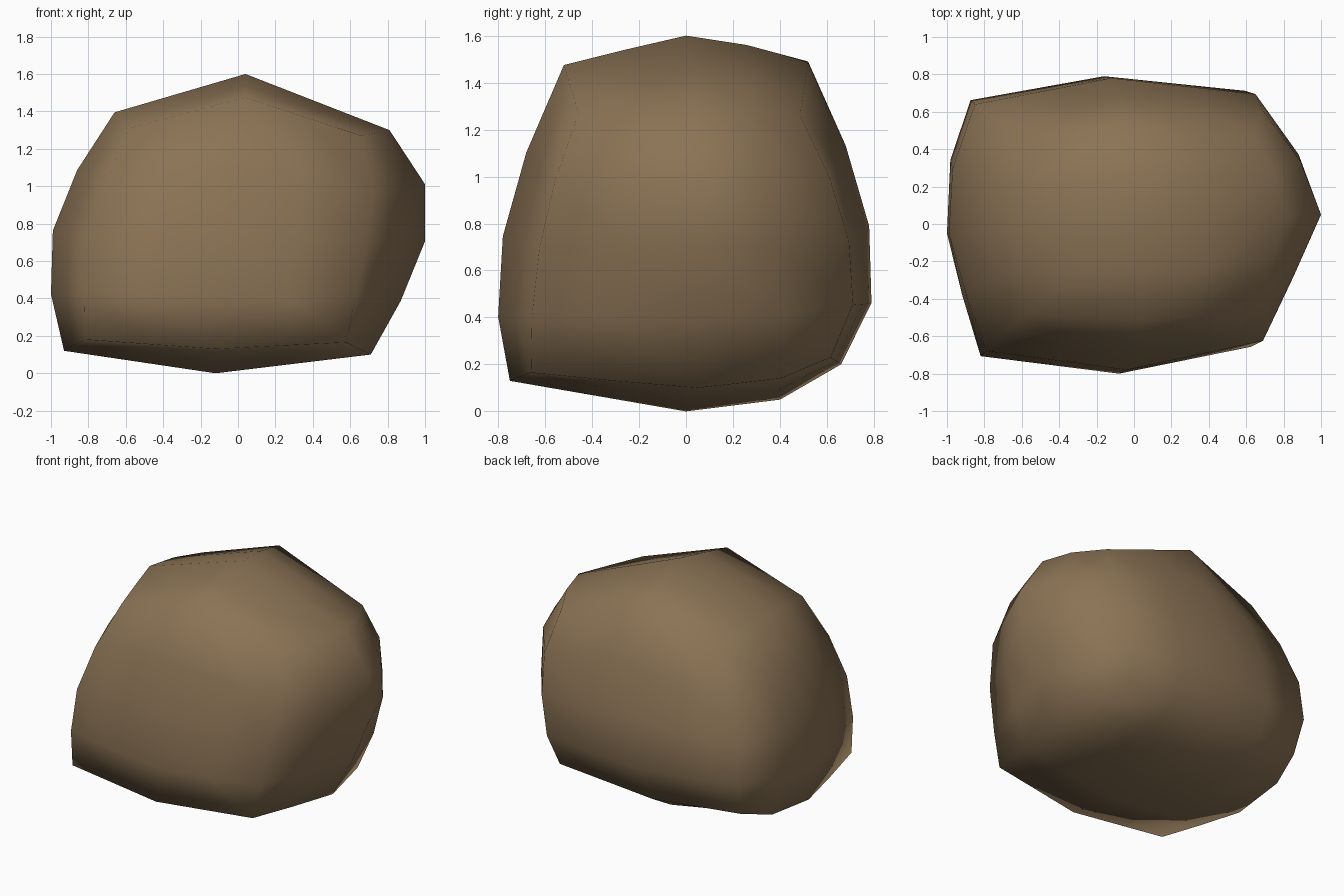
import bpy
import bmesh

if "Cube" in bpy.data.objects:
    bpy.data.objects.remove(bpy.data.objects["Cube"], do_unlink=True)


def sample(table, t):
    """Linear lookup in an evenly spaced table, t running from -1 to 1."""
    p = (t + 1) / 2 * (len(table) - 1)
    i = min(int(p), len(table) - 2)
    return table[i] + (table[i + 1] - table[i]) * (p - i)


def sample2(grid, u, v):
    return sample([sample(row, u) for row in grid], v)


# Half-widths of each side from bottom to top
LEFT = [0.71, 0.87, 1.0, 1.0, 0.81]
RIGHT = [0.93, 1.0, 0.99, 0.86, 0.66]
FRONT = [0.75, 0.8, 0.78, 0.68, 0.52]
BACK = [0.66, 0.79, 0.78, 0.68, 0.52]

# How far each side falls away toward its upright edges
LEFT_FALL = [0.69, 0.85, 1.0, 0.88, 0.65]
RIGHT_FALL = [0.8, 0.91, 1.0, 0.98, 0.86]
FRONT_FALL = [0.87, 1.0, 0.8]
BACK_FALL = [0.82, 1.0, 0.89]

# Heights of the underside and crown, rows from front to back
UNDERSIDE = [[0.18, 0.13, 0.165], [0.15, 0.065, 0.13], [0.12, 0.0, 0.1],
             [0.16, 0.05, 0.14], [0.24, 0.2, 0.23]]
CROWN = [[1.31, 1.475, 1.27], [1.35, 1.54, 1.285], [1.395, 1.6, 1.3],
         [1.36, 1.56, 1.29], [1.31, 1.49, 1.26]]
LEVELS = [0, 0.22, 0.48, 0.74, 1]


def reach(widths, falls, w, t):
    """Distance of a side, rounding its edges less near top and bottom."""
    drop = (1 - sample(falls, t)) * (1 - 0.4 * w * w)
    return sample(widths, w) * (1 - drop)


def shape(co):
    u, v, w = co
    mid = -0.04 + 0.08 * w - 0.08 * max(v, 0)
    side = reach(LEFT, LEFT_FALL, w, v) if u > 0 else -reach(RIGHT, RIGHT_FALL, w, v)
    x = mid + (side - mid) * abs(u)
    y = 0.05 * u * (1 - abs(v))
    if v > 0:
        y += v * reach(BACK, BACK_FALL, w, u)
        y += 0.28 * v * (1 - v) * max(-w, 0)
    else:
        y += v * reach(FRONT, FRONT_FALL, w, u)
    low, high = sample2(UNDERSIDE, u, v), sample2(CROWN, u, v)
    lift = 0.03 * (u * u - v * v) * (1 - w * w)
    return x, y, low + (high - low) * sample(LEVELS, w) + lift


# Boulder: a gridded block pushed into shape
bm = bmesh.new()
bmesh.ops.create_cube(bm, size=2)
bmesh.ops.subdivide_edges(bm, edges=bm.edges[:], cuts=3, use_grid_fill=True)
for vert in bm.verts:
    vert.co = shape(vert.co)
bmesh.ops.recalc_face_normals(bm, faces=bm.faces[:])
for face in bm.faces:
    face.smooth = True
mesh = bpy.data.meshes.new("boulder")
bm.to_mesh(mesh)
bm.free()
boulder = bpy.data.objects.new("boulder", mesh)
bpy.context.collection.objects.link(boulder)

# Brown stone colour
stone = bpy.data.materials.new("brown_stone")
stone.use_nodes = True
colour = (0.258, 0.171, 0.091, 1)
stone.diffuse_color = colour
stone.node_tree.nodes["Principled BSDF"].inputs["Base Color"].default_value = colour
mesh.materials.append(stone)
